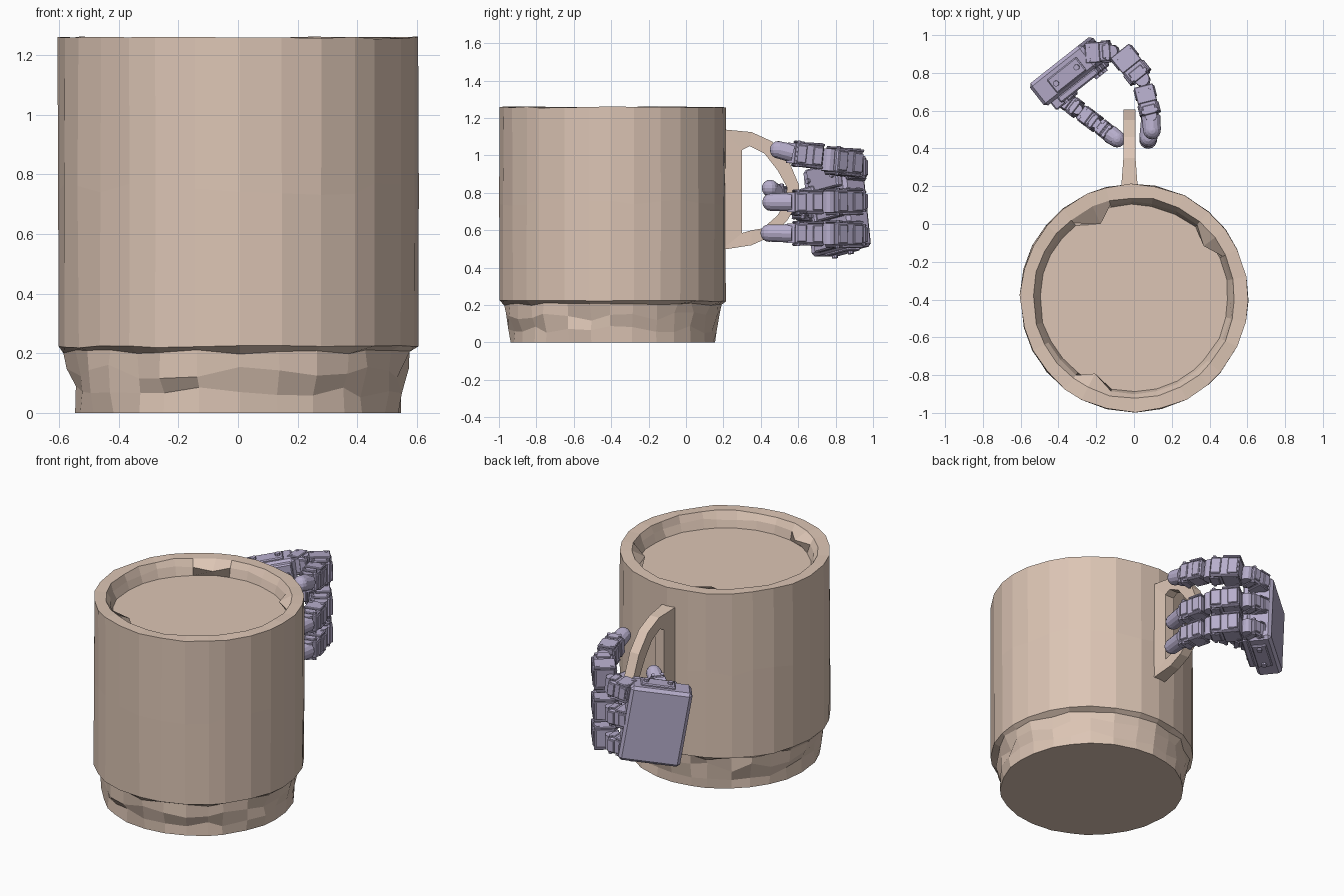
import bpy, bmesh, math, random
from mathutils import Vector, Matrix

if "Cube" in bpy.data.objects:
    bpy.data.objects.remove(bpy.data.objects["Cube"])

random.seed(4)


def material(name, rgb):
    m = bpy.data.materials.new(name)
    m.diffuse_color = (*rgb, 1)
    m.use_nodes = True
    m.node_tree.nodes["Principled BSDF"].inputs["Base Color"].default_value = m.diffuse_color
    return m


CLAY = material("clay", (0.72, 0.56, 0.46))
SHELL = material("lilac_shell", (0.47, 0.42, 0.60))


def finish(bm, name, mat):
    bmesh.ops.recalc_face_normals(bm, faces=bm.faces[:])
    me = bpy.data.meshes.new(name)
    bm.to_mesh(me)
    bm.free()
    me.materials.append(mat)
    ob = bpy.data.objects.new(name, me)
    bpy.context.collection.objects.link(ob)
    return ob


def frame(p, q):
    """Matrix at the middle of p-q: x along it, z as upright as possible."""
    p, q = Vector(p), Vector(q)
    x = (q - p).normalized()
    y = Vector((0, 0, 1)).cross(x).normalized()
    z = x.cross(y)
    m = Matrix((x, y, z)).transposed().to_4x4()
    m.translation = (p + q) / 2
    return m


def box(bm, m, size, at=(0, 0, 0), bevel=0.008):
    mm = m @ Matrix.Translation(at) @ Matrix.Diagonal((*size, 1))
    vs = bmesh.ops.create_cube(bm, size=1, matrix=mm)["verts"]
    if bevel:
        edges = list({e for v in vs for e in v.link_edges})
        bmesh.ops.bevel(bm, geom=edges, offset=bevel, segments=1, affect='EDGES')


def rod(bm, m, r, depth, at=(0, 0, 0), axis='Z', sides=12, r2=None):
    rot = {'Z': Matrix(), 'X': Matrix.Rotation(math.pi / 2, 4, 'Y'),
           'Y': Matrix.Rotation(-math.pi / 2, 4, 'X')}[axis]
    bmesh.ops.create_cone(bm, cap_ends=True, segments=sides, radius1=r,
                          radius2=r if r2 is None else r2, depth=depth,
                          matrix=m @ Matrix.Translation(at) @ rot)


# Mug: low-poly turned shell with a worn foot and chipped rim
N = 28
CY = -0.392
# radius, height, radial wear, height wear
profile = [(0.547, 0.0, 0.003, 0), (0.55, 0.07, 0.012, 0.02),
           (0.56, 0.14, 0.016, 0.025), (0.572, 0.205, 0.018, 0.008),
           (0.604, 0.222, 0.003, 0.004), (0.605, 0.75, 0.002, 0.02),
           (0.603, 1.258, 0.004, 0.004), (0.532, 1.258, 0.005, 0.004),
           (0.515, 1.215, 0.008, 0.008), (0.497, 1.165, 0.005, 0)]
chips = {9: 0.43, 3: 0.46, 19: 0.45}       # side index: radius of inner lump
bm = bmesh.new()
angles = [2 * math.pi * (i + random.uniform(-0.2, 0.2)) / N for i in range(N)]
rings = []
for k, (r, z, wr, wz) in enumerate(profile):
    ring = []
    for i, a in enumerate(angles):
        rr = r + random.uniform(-wr, wr)
        if k == 8 and i in chips:
            rr = chips[i]
        ring.append(bm.verts.new((rr * math.cos(a), CY + rr * math.sin(a),
                                  z + random.uniform(-wz, wz))))
    rings.append(ring)
for lo, hi in zip(rings, rings[1:]):
    for i in range(N):
        j = (i + 1) % N
        bm.faces.new((lo[i], lo[j], hi[j], hi[i]))
bm.faces.new(rings[0])
bm.faces.new(rings[-1])
finish(bm, "mug_body", CLAY)

# Handle: D-shaped ring in the y-z plane, thickened along x
outer = [(0.19, 1.14), (0.35, 1.125), (0.46, 1.075), (0.55, 0.97), (0.605, 0.84),
         (0.60, 0.75), (0.54, 0.65), (0.44, 0.56), (0.35, 0.52), (0.19, 0.495)]
inner = [(0.30, 1.03), (0.34, 1.05), (0.42, 1.01), (0.49, 0.92), (0.54, 0.83),
         (0.535, 0.76), (0.49, 0.68), (0.41, 0.61), (0.35, 0.60), (0.30, 0.585)]
bm = bmesh.new()
loops = []
for side in (-1, 1):
    for pts in (outer, inner):
        loops.append([bm.verts.new((-0.024 + side * (0.044 if y < 0.2 else 0.032), y, z))
                      for y, z in pts])
for a, b in ((0, 1), (2, 3), (0, 2), (1, 3)):
    for i in range(len(outer)):
        j = (i + 1) % len(outer)
        bm.faces.new((loops[a][i], loops[a][j], loops[b][j], loops[b][i]))
finish(bm, "mug_handle", CLAY)


# Finger link: core box, cover plates, side ribs, screws and a hinge pin
def link(bm, p, q, w, h):
    m = frame(p, q)
    n = (Vector(q) - Vector(p)).length
    box(bm, m, (n * 0.92, w * 0.84, h * 0.86))
    for s in (-1, 1):
        box(bm, m, (n * 0.55, w * 0.9, h * 0.1), (-n * 0.2, 0, s * h * 0.45), 0.004)
        box(bm, m, (n * 0.3, w * 0.6, h * 0.08), (n * 0.32, 0, s * h * 0.46), 0.004)
        for t in (-1, 1):
            box(bm, m, (n * 0.32, w * 0.1, h * 0.7), (t * n * 0.27, s * w * 0.45, 0), 0.004)
            rod(bm, m, 0.011, h * 1.04, (t * n * 0.36, s * w * 0.3, 0), sides=8)
    rod(bm, m, w * 0.28, h * 0.8, (n * 0.5, 0, 0))


# Rounded fingertip: tapered rod with a ball end
def fingertip(bm, p, q, r):
    m = frame(p, q)
    n = (Vector(q) - Vector(p)).length
    rod(bm, m, r * 1.08, n, axis='X', sides=14, r2=r)
    bmesh.ops.create_uvsphere(bm, u_segments=14, v_segments=8, radius=r,
                              matrix=Matrix.Translation(Vector(q)))


# Three curled fingers: root height, tip height, tip x, tip y, link height
for name, z0, z1, tx, ty, h in (("upper_finger", 0.92, 1.03, 0.095, 0.495, 0.135),
                                ("middle_finger", 0.755, 0.75, 0.075, 0.455, 0.13),
                                ("lower_finger", 0.575, 0.585, 0.075, 0.445, 0.13)):
    bm = bmesh.new()
    plan = [(-0.255, 0.905), (-0.115, 0.915), (-0.075, 0.915), (0.045, 0.765),
            (0.05, 0.73), (0.09, 0.57), (tx, ty)]
    path = [(x, y, z0 + (z1 - z0) * i / 6) for i, (x, y) in enumerate(plan)]
    link(bm, path[0], path[1], 0.12, h * 0.85)
    link(bm, path[2], path[3], 0.14, h * 1.1)
    link(bm, path[4], path[5], 0.115, h)
    fingertip(bm, path[5], path[6], 0.047)
    finish(bm, name, SHELL)

# Thumb, closing on the handle from the other side
bm = bmesh.new()
t = [(-0.38, 0.67, 0.70), (-0.29, 0.60, 0.73), (-0.27, 0.585, 0.735),
     (-0.19, 0.525, 0.77), (-0.175, 0.515, 0.775), (-0.125, 0.475, 0.80),
     (-0.09, 0.45, 0.825)]
link(bm, t[0], t[1], 0.10, 0.13)
link(bm, t[2], t[3], 0.095, 0.12)
link(bm, t[4], t[5], 0.09, 0.105)
fingertip(bm, t[5], t[6], 0.045)
finish(bm, "thumb", SHELL)

# Palm: tilted slab with inner panels, thumb mount and bolts
bm = bmesh.new()
m = frame((-0.465, 0.69, 0.69), (-0.205, 0.895, 0.745))
box(bm, m, (0.36, 0.15, 0.47), (0, 0.02, 0), 0.018)
for z in (-0.16, 0, 0.16):
    box(bm, m, (0.26, 0.04, 0.13), (0.03, -0.07, z))
    for x in (-0.08, 0.13):
        rod(bm, m, 0.014, 0.03, (x, -0.09, z), 'Y', 8)
box(bm, m, (0.12, 0.07, 0.2), (-0.10, -0.07, 0.03))
for s in (-1, 1):
    box(bm, m, (0.2, 0.09, 0.02), (0.02, 0.01, s * 0.238), 0.006)
    for x in (-0.05, 0.09):
        rod(bm, m, 0.016, 0.02, (x, 0.01, s * 0.252), sides=8)
finish(bm, "palm", SHELL)
